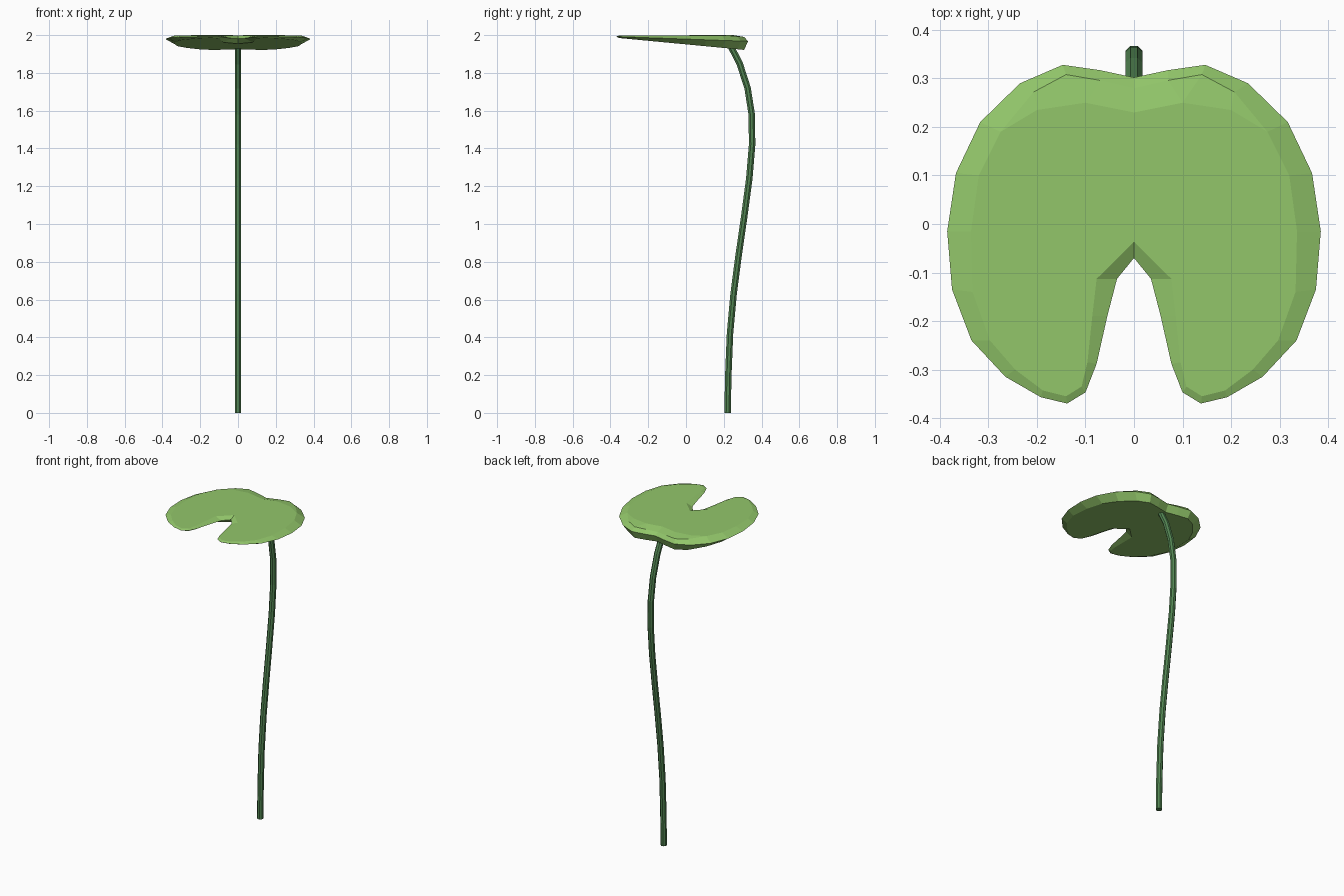
import bpy, bmesh, math
from mathutils import Vector

if "Cube" in bpy.data.objects:
    bpy.data.objects.remove(bpy.data.objects["Cube"])


def material(name, colour):
    m = bpy.data.materials.new(name)
    m.diffuse_color = (*colour, 1)
    m.use_nodes = True
    m.node_tree.nodes["Principled BSDF"].inputs["Base Color"].default_value = m.diffuse_color
    return m


def finish(bm, name, mat):
    bmesh.ops.recalc_face_normals(bm, faces=bm.faces)
    me = bpy.data.meshes.new(name)
    bm.to_mesh(me)
    bm.free()
    me.materials.append(mat)
    ob = bpy.data.objects.new(name, me)
    bpy.context.collection.objects.link(ob)
    return ob


leaf_green = material("leaf green", (0.29, 0.57, 0.145))
stem_green = material("stem green", (0.085, 0.235, 0.085))

# Leaf: half outlines from the back centre round to the notch centre
rim = [(0, .302), (.07, .317), (.147, .328), (.235, .29), (.317, .21), (.367, .105),
       (.385, -.015), (.375, -.135), (.335, -.24), (.265, -.315), (.192, -.357),
       (.138, -.37), (.1, -.347), (.077, -.288), (.055, -.19), (.035, -.113), (0, -.07)]
inner = [(0, .28), (.07, .296), (.14, .308), (.207, .272), (.275, .19), (.32, .1),
         (.336, -.015), (.333, -.14), (.297, -.24), (.245, -.30), (.188, -.343),
         (.14, -.355), (.108, -.335), (.096, -.285), (.086, -.19), (.077, -.113), (0, -.037)]


def top_z(y):
    return 1.998 - max(0, y - .2) * .07


def rim_z(y):
    return 1.979 - .036 * y


def bottom_z(y):
    return 1.951 - .095 * y


bm = bmesh.new()
rings = [[bm.verts.new((x, y, z(y))) for x, y in pts]
         for pts, z in ((inner, top_z), (rim, rim_z), (inner, bottom_z))]
# the back edge dips a little at the centre
rings[0][0].co.z -= .008
rings[0][1].co.z -= .003
# a raised flat centre line carries the top behind the dip
crest = [bm.verts.new(p) for p in ((0, .23, 1.999), (.1, .25, 2.0), (.2, .235, 2.0))]
for a, b in zip(rings, rings[1:]):
    for i in range(len(rim) - 1):
        bm.faces.new((a[i], a[i + 1], b[i + 1], b[i]))
t = rings[0]
bm.faces.new((t[0], t[1], crest[1], crest[0]))
bm.faces.new((t[1], t[2], crest[1]))
bm.faces.new((t[2], t[3], crest[2], crest[1]))
bm.faces.new((t[3], t[4], crest[2]))
bm.faces.new(t[4:] + crest)
bm.faces.new(rings[2])
leaf = finish(bm, "leaf", leaf_green)
mirror = leaf.modifiers.new("mirror", 'MIRROR')
mirror.use_axis = (True, False, False)

# Stem: eight-sided tube swept along a bent path in the y-z plane
path = [(.22, 0), (.224, .2), (.233, .42), (.252, .63), (.278, .83), (.307, 1.03),
        (.335, 1.24), (.35, 1.42), (.348, 1.58), (.326, 1.72), (.284, 1.85), (.235, 1.945)]
pts = [Vector((0, y, z)) for y, z in path]
R, N = .0185, 8
bm = bmesh.new()
loops = []
for i, p in enumerate(pts):
    d = (pts[min(i + 1, len(pts) - 1)] - pts[max(i - 1, 0)]).normalized()
    if i == 0:
        d = Vector((0, 0, 1))
    side = Vector((0, d.z, -d.y))
    angles = [2 * math.pi * (k + .5) / N for k in range(N)]
    loops.append([bm.verts.new(p + R * (Vector((math.cos(a), 0, 0)) + side * math.sin(a)))
                  for a in angles])
for a, b in zip(loops, loops[1:]):
    for k in range(N):
        bm.faces.new((a[k], a[(k + 1) % N], b[(k + 1) % N], b[k]))
bm.faces.new(loops[0])
bm.faces.new(loops[-1])
finish(bm, "stem", stem_green)
